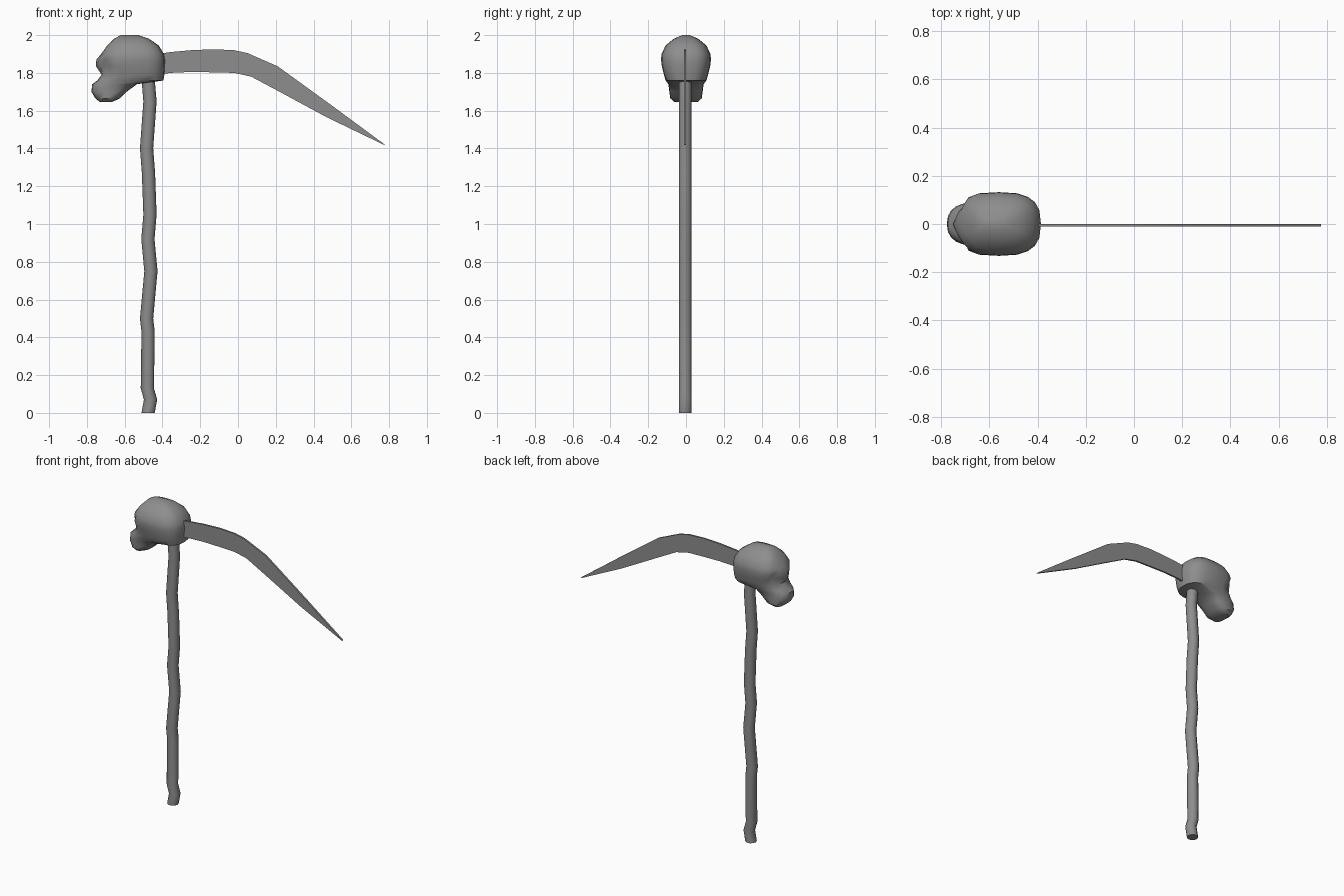
import bpy, bmesh
from math import pi, cos, sin, radians
from mathutils import Vector

cube = bpy.data.objects.get("Cube")
if cube:
    bpy.data.objects.remove(cube)

grey = bpy.data.materials.new("plain grey")
grey.use_nodes = True
grey.diffuse_color = (0.27, 0.27, 0.27, 1)
grey.node_tree.nodes["Principled BSDF"].inputs["Base Color"].default_value = grey.diffuse_color


def finish(name, bm, angle):
    bmesh.ops.recalc_face_normals(bm, faces=bm.faces)
    mesh = bpy.data.meshes.new(name)
    bm.to_mesh(mesh)
    bm.free()
    mesh.materials.append(grey)
    mesh.shade_smooth()
    mesh.set_sharp_from_angle(angle=radians(angle))
    obj = bpy.data.objects.new(name, mesh)
    bpy.context.collection.objects.link(obj)
    return obj


def loft(bm, rings):
    """Skin a stack of closed rings and cap both ends."""
    loops = [[bm.verts.new(p) for p in ring] for ring in rings]
    n = len(loops[0])
    for a, b in zip(loops, loops[1:]):
        for i in range(n):
            j = (i + 1) % n
            bm.faces.new((a[i], a[j], b[j], b[i]))
    bm.faces.new(loops[0])
    bm.faces.new(loops[-1])


# Crooked wooden handle: level rings that sway along x
sway = [(0, -.476), (.07, -.463), (.13, -.48), (.43, -.476), (.5, -.484),
        (.75, -.461), (.92, -.477), (1.05, -.466), (1.27, -.474),
        (1.4, -.484), (1.65, -.466), (1.78, -.477)]
bm = bmesh.new()
loft(bm, [[(x + .035 * cos(i * pi / 5), -.005 + .035 * sin(i * pi / 5), z)
           for i in range(10)] for z, x in sway])
finish("handle", bm, 40)

# Curved blade: matching upper and lower edges, thin plate
spine = [(-.42, 1.9), (-.36, 1.91), (-.25, 1.92), (-.13, 1.925), (-.02, 1.92),
         (.05, 1.905), (.21, 1.835), (.5, 1.625), (.775, 1.422)]
edge = [(-.42, 1.79), (-.36, 1.8), (-.25, 1.805), (-.13, 1.803), (-.02, 1.8),
        (.07, 1.78), (.22, 1.7), (.47, 1.565), (.775, 1.418)]
bm = bmesh.new()
loft(bm, [[(a[0], -.011, a[1]), (a[0], .001, a[1]),
           (b[0], .001, b[1]), (b[0], -.011, b[1])] for a, b in zip(spine, edge)])
finish("blade", bm, 30)

# Skull: level rings of (height, face x, widest x, nape x, half width)
levels = [(1.645, -.73, -.7, -.67, .06), (1.665, -.755, -.69, -.625, .083),
          (1.7, -.776, -.67, -.59, .088), (1.74, -.772, -.64, -.535, .093),
          (1.76, -.745, -.55, -.395, .108), (1.79, -.722, -.54, -.39, .117),
          (1.835, -.752, -.55, -.387, .128), (1.87, -.75, -.56, -.386, .132),
          (1.9, -.725, -.56, -.392, .13), (1.945, -.692, -.56, -.42, .108),
          (1.98, -.658, -.56, -.47, .066), (2, -.62, -.57, -.53, .02)]
sockets = [(Vector((-.72, s * .075, 1.845)), .06) for s in (-1, 1)]


def skull_point(level, t):
    z, face, mid, nape, width = level
    c, s = cos(t), sin(t)
    reach = nape - mid if c > 0 else mid - face
    power = .72 if c > 0 or z > 1.75 else .85
    x = mid + reach * abs(c) ** power * (1 if c > 0 else -1)
    y = width * abs(s) ** power * (1 if s > 0 else -1)
    p = Vector((x, y, z))
    # press in the eye sockets
    for centre, radius in sockets:
        d = (p - centre).length
        if d < radius:
            p.x += .045 * (1 - d / radius)
            p.y *= 1 - .25 * (1 - d / radius)
    return p


bm = bmesh.new()
loft(bm, [[skull_point(lv, i * pi / 10) for i in range(20)] for lv in levels])
finish("skull", bm, 38)
